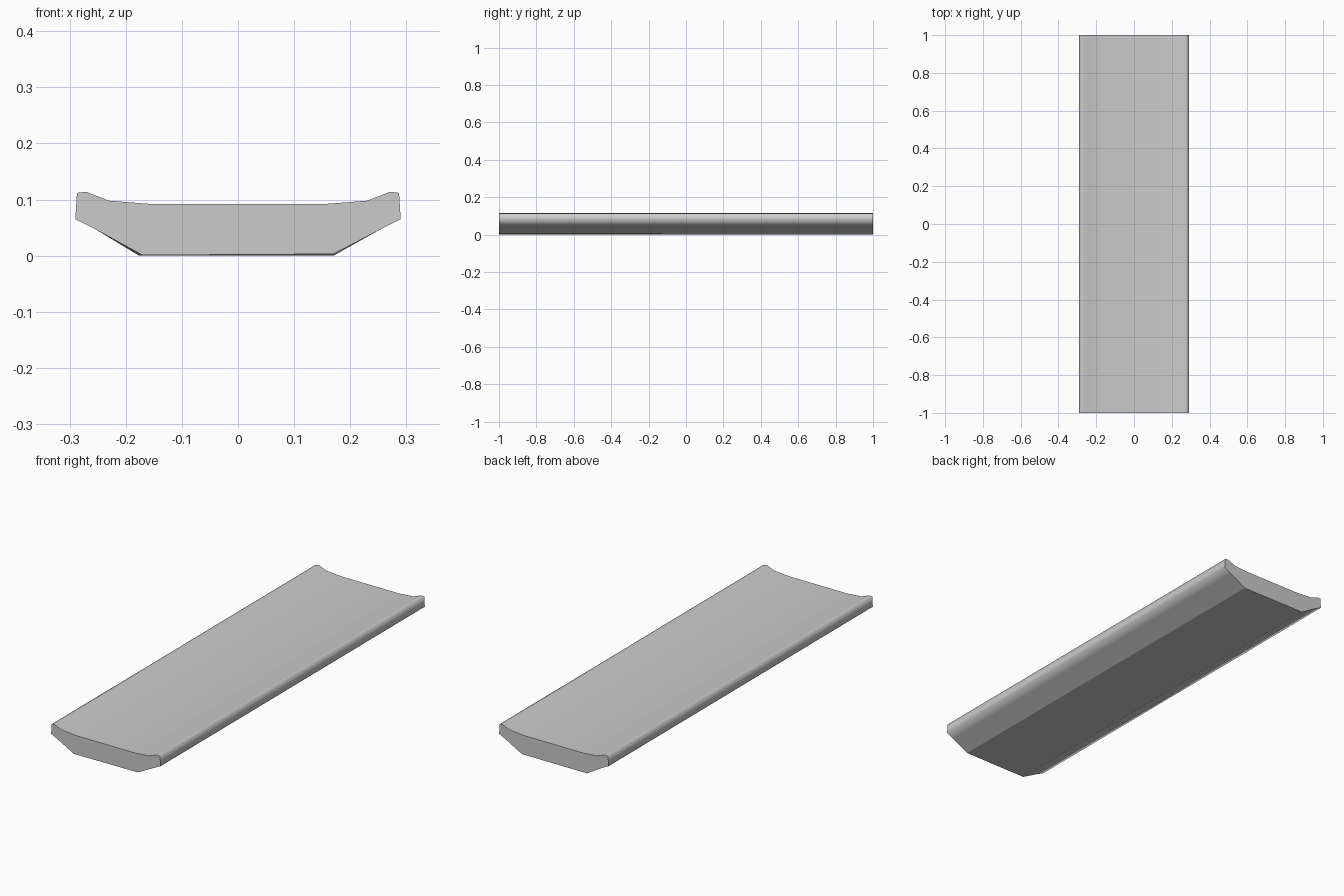
import bpy, bmesh

if "Cube" in bpy.data.objects:
    bpy.data.objects.remove(bpy.data.objects["Cube"])

# Half cross-section (x, z), from the top centre side round to the bottom corner
half = [(0.153, 0.092), (0.23, 0.098), (0.271, 0.114), (0.287, 0.112),
        (0.29, 0.065), (0.254, 0.047), (0.17, 0.001)]
profile = half + [(-x, z) for x, z in reversed(half)]
n = len(profile)
corners = (6, 7)  # the two hard bottom corners

bm = bmesh.new()


def ring(y):
    return [bm.verts.new((x, y, z)) for x, z in profile]


front, back = ring(-1), ring(1)

# Slight warp: the bottom drops a little toward the back
for i in corners:
    back[i].co.z = 0.0
    front[i].co.z = 0.003
front[7].co.z = 0.001
back[7].co.x -= 0.006

# Long sides, smooth round the rim
for i in range(n):
    j = (i + 1) % n
    bm.faces.new((front[i], front[j], back[j], back[i])).smooth = True

# Flat ends
bm.faces.new(front)
bm.faces.new(back)
bmesh.ops.recalc_face_normals(bm, faces=bm.faces[:])

# Hard edges at both ends and along the bottom corners
for e in bm.edges:
    a, b = e.verts
    at_end = abs(a.co.y - b.co.y) < 0.01
    at_bottom = a.co.z < 0.01 and b.co.z < 0.01
    if at_end or at_bottom:
        e.smooth = False

mesh = bpy.data.meshes.new("trough_plank")
bm.to_mesh(mesh)
bm.free()

# Single grey colour
grey = bpy.data.materials.new("plain_grey")
grey.diffuse_color = (0.6, 0.6, 0.6, 1)
grey.use_nodes = True
grey.node_tree.nodes["Principled BSDF"].inputs["Base Color"].default_value = grey.diffuse_color
mesh.materials.append(grey)

plank = bpy.data.objects.new("trough_plank", mesh)
bpy.context.collection.objects.link(plank)
